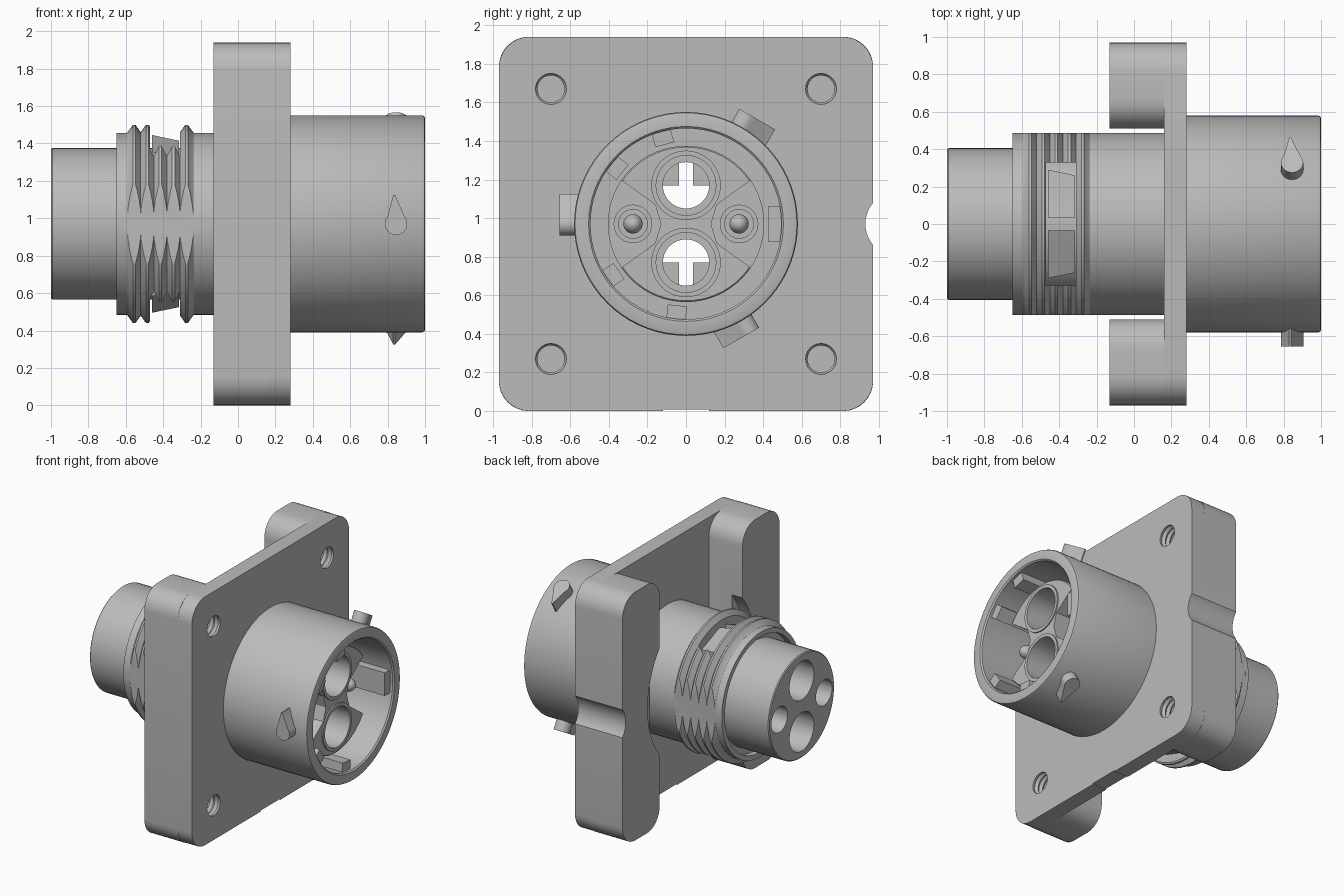
import bpy, bmesh
from math import sin, cos, pi, radians
from mathutils import Matrix, Vector

if "Cube" in bpy.data.objects:
    bpy.data.objects.remove(bpy.data.objects["Cube"])

AXIS = 0.97   # height of the connector axis, which runs along x
grey = bpy.data.materials.new("plain grey")
grey.use_nodes = True
grey.diffuse_color = (0.5, 0.5, 0.5, 1)
grey.node_tree.nodes["Principled BSDF"].inputs["Base Color"].default_value = (0.5, 0.5, 0.5, 1)


def finish(name, bm, matrix=None):
    if matrix:
        bm.transform(matrix)
    bmesh.ops.recalc_face_normals(bm, faces=bm.faces)
    mesh = bpy.data.meshes.new(name)
    bm.to_mesh(mesh)
    bm.free()
    mesh.materials.append(grey)
    ob = bpy.data.objects.new(name, mesh)
    bpy.context.collection.objects.link(ob)
    return ob


def lathe(name, profile, y=0, z=AXIS, steps=64, closed=False):
    """Revolve (x, radius) points about an axis parallel to x."""
    bm = bmesh.new()
    vs = [bm.verts.new((x, 0, r)) for x, r in profile]
    es = [bm.edges.new(p) for p in zip(vs, vs[1:])]
    if closed:
        es.append(bm.edges.new((vs[-1], vs[0])))
    bmesh.ops.spin(bm, geom=vs + es, cent=(0, 0, 0), axis=(1, 0, 0),
                   angle=2 * pi, steps=steps)
    bmesh.ops.remove_doubles(bm, verts=bm.verts, dist=0.0001)
    return finish(name, bm, Matrix.Translation((0, y, z)))


def rod(name, x0, x1, r, y=0, z=AXIS, steps=32):
    return lathe(name, [(x0, 0), (x0, r), (x1, r), (x1, 0)], y, z, steps)


def prism(name, outline, x0, x1, matrix=None):
    """Extrude a (y, z) outline along x."""
    bm = bmesh.new()
    face = bm.faces.new([bm.verts.new((x0, y, z)) for y, z in outline])
    new = bmesh.ops.extrude_face_region(bm, geom=[face])["geom"]
    bmesh.ops.translate(bm, vec=(x1 - x0, 0, 0),
                        verts=[v for v in new if isinstance(v, bmesh.types.BMVert)])
    return finish(name, bm, matrix)


def box(name, x, y, z, matrix=None):
    return prism(name, [(y[0], z[0]), (y[1], z[0]), (y[1], z[1]), (y[0], z[1])],
                 x[0], x[1], matrix)


def rounded(y0, y1, z0, z1, r, n=8):
    corners = [(y1 - r, z1 - r), (y0 + r, z1 - r), (y0 + r, z0 + r), (y1 - r, z0 + r)]
    return [(cy + r * cos((q + i / n) * pi / 2), cz + r * sin((q + i / n) * pi / 2))
            for q, (cy, cz) in enumerate(corners) for i in range(n + 1)]


def cut(ob, *cutters):
    for c in cutters:
        mod = ob.modifiers.new("cut", "BOOLEAN")
        mod.operation = "DIFFERENCE"
        mod.solver = "EXACT"
        mod.object = c
        bpy.context.view_layer.update()
        dg = bpy.context.evaluated_depsgraph_get()
        mesh = bpy.data.meshes.new_from_object(ob.evaluated_get(dg))
        ob.modifiers.clear()
        ob.data = mesh
        bpy.data.objects.remove(c)


def screw_hole(y, z):
    prof = [(-0.02, 0), (-0.02, 0.07)]
    for i in range(7):
        prof += [(i * 0.04, 0.07), (i * 0.04 + 0.02, 0.085)]
    return lathe("hole_cutter", prof + [(0.27, 0.08), (0.4, 0.08), (0.4, 0)], y, z, 24)


def edge_notch():
    return rod("notch_cutter", -0.3, 0.5, 0.17, 1.10, steps=48)


HOLES = [(y, z) for y in (-0.7, 0.7) for z in (AXIS - 0.7, AXIS + 0.7)]

# Flange plate with screw holes, axis opening and edge notches
plate = prism("flange_plate", rounded(-0.97, 0.97, 0, 1.94, 0.16), 0.16, 0.28)
cut(plate, rod("opening_cutter", 0, 0.5, 0.45, steps=64), edge_notch(),
    box("foot_cutter", (0, 0.5), (-0.12, 0.12), (-0.1, 0.008)),
    *[screw_hole(*h) for h in HOLES])

# Thick side bars behind the plate, scalloped around the axis
for side, name in ((1, "left_bar"), (-1, "right_bar")):
    lo, hi = sorted((0.51 * side, 0.97 * side))
    bar = prism(name, rounded(lo, hi, 0, 1.94, 0.155), -0.13, 0.16)
    cut(bar, rod("scallop_cutter", -0.3, -0.04, 0.66, steps=64),
        *[screw_hole(*h) for h in HOLES if h[0] * side > 0])
    if side > 0:
        cut(bar, edge_notch())

# Outer shell: threaded rear collar and front barrel in one turned piece
profile = [(-0.65, 0.487), (-0.595, 0.487)]
for i in range(5):
    x = -0.59 + i * 0.07
    profile += [(x, 0.49), (x + 0.028, 0.53), (x + 0.042, 0.53)]
profile += [(-0.24, 0.49), (-0.235, 0.487), (0.2, 0.487), (0.2, 0.58), (0.985, 0.58),
            (0.996, 0.575), (1.0, 0.565), (1.0, 0.505), (0.99, 0.495), (0.45, 0.495),
            (0.45, 0.39), (-0.6, 0.39), (-0.6, 0.45), (-0.65, 0.45)]
shell = lathe("outer_shell", profile, closed=True, steps=72)
for s in (-1, 1):
    cut(shell,
        box("flat_cutter", (-0.62, -0.22), sorted((s * 0.486, s * 0.7)), (0.3, 1.7)),
        box("window_cutter", (-0.47, -0.31), (-0.33, 0.33),
            sorted((AXIS + s * 0.15, AXIS + s * 0.7))))

# Sloped latches in the top and bottom windows
for s, where in ((1, "top"), (-1, "bottom")):
    for t, hand in ((1, "left"), (-1, "right")):
        bm = bmesh.new()
        for x, wide, high in ((-0.46, 0.29, 0.475), (-0.315, 0.26, 0.445)):
            for y, z in ((0.035, 0.2), (wide, 0.2), (wide, high - 0.09), (0.035, high)):
                bm.verts.new((x, y * t, AXIS + s * z))
        bmesh.ops.convex_hull(bm, input=bm.verts)
        finish(f"{where}_latch_{hand}", bm)

# Contact insert with two through bores and two wedge pockets
insert = lathe("contact_insert", [(-1, 0), (-1, 0.398), (-0.993, 0.405), (0.843, 0.405),
                                  (0.85, 0.398), (0.85, 0)])
bore = [(-1.2, 0), (-1.2, 0.15), (-0.7, 0.15), (-0.7, 0.12), (0.5, 0.12),
        (0.5, 0.155), (1.2, 0.155), (1.2, 0)]
for s in (-1, 1):
    cut(insert, lathe("bore_cutter", bore, 0, AXIS + s * 0.2, 40),
        rod("socket_cutter", -1.2, -0.7, 0.1, s * 0.275),
        prism("pocket_cutter", [(s * y, AXIS + z) for y, z in
              ((0.16, 0.1), (0.13, 0), (0.16, -0.1), (0.45, -0.31), (0.45, 0.31))], 0.55, 1.2))

# Bore lips, contact pins and their seats
for s, bore_side, pin_side in ((1, "upper", "left"), (-1, "lower", "right")):
    lathe(bore_side + "_bore_lip", [(0.8, 0.155), (0.86, 0.155), (0.86, 0.18), (0.8, 0.18)],
          0, AXIS + s * 0.2, 40, True)
    lathe(pin_side + "_pin_seat", [(0.5, 0.1), (0.6, 0.1), (0.6, 0.075), (0.5, 0.075)],
          s * 0.275, steps=32, closed=True)
    lathe(pin_side + "_contact_pin", [(0.5, 0), (0.5, 0.05), (0.76, 0.05), (0.79, 0.043),
          (0.81, 0.025), (0.82, 0)], s * 0.275, steps=24)


def polar(angle):
    """Turn (radial, tangent, along axis) into world coordinates."""
    a = radians(angle)
    m = Matrix(((0, 0, 1), (cos(a), sin(a), 0), (sin(a), -cos(a), 0))).to_4x4()
    m.translation = Vector((0, 0, AXIS))
    return m


# Key ribs inside the barrel
for i, (angle, half) in enumerate(((0, 0.09), (105, 0.05), (141, 0.05), (-145, 0.05), (-96, 0.05))):
    box(f"key_rib_{i + 1}", (0.425, 0.53), (-half, half), (0.45, 0.97), polar(angle))

# Teardrop bayonet lugs around the barrel
drop = [(0.06 * cos(radians(a)), 0.845 + 0.06 * sin(radians(a))) for a in range(50, 311, 20)]
drop += [(0.155, 0.83), (0.155, 0.84)]
for i, angle in enumerate((180, 60, -60)):
    prism(f"bayonet_lug_{i + 1}", drop, 0.52, 0.655, polar(angle))

# Smooth round surfaces, keep edges sharp
bpy.ops.object.select_all(action="DESELECT")
for ob in bpy.context.collection.objects:
    if ob.type == "MESH" and ob.data.materials and ob.data.materials[0] == grey:
        ob.select_set(True)
        bpy.context.view_layer.objects.active = ob
bpy.ops.object.shade_smooth_by_angle(angle=radians(30))
